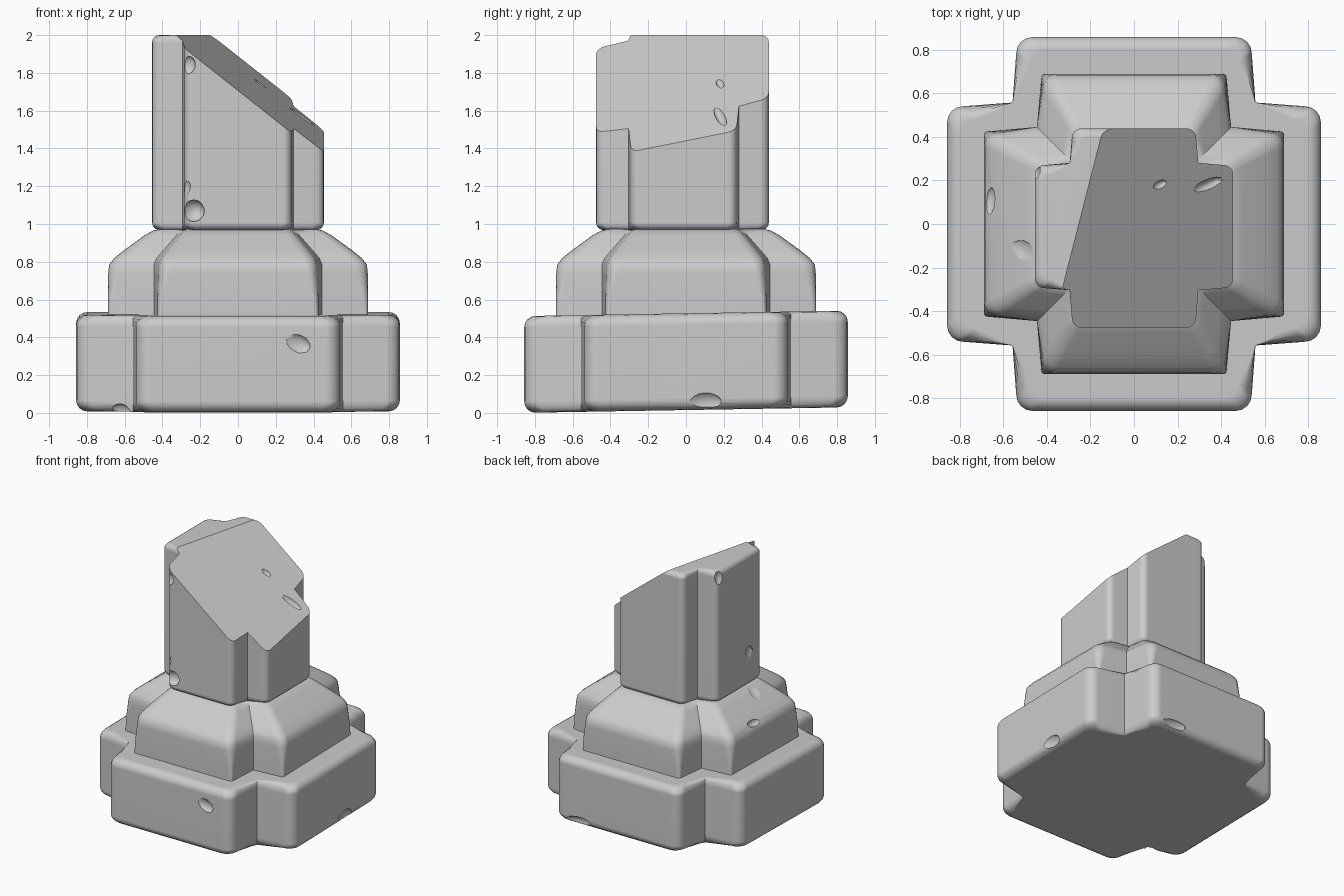
import bpy, bmesh, math
from mathutils import Vector

if "Cube" in bpy.data.objects:
    bpy.data.objects.remove(bpy.data.objects["Cube"])


def cross_ring(R, w, n, r, steps=4):
    """Plus-shaped outline: arm reach R, half width w, notch corner n, rounded by r."""
    pts = []
    for q in range(4):
        a = q * math.pi / 2
        local = []
        for sy in (-1, 1):
            for i in range(steps + 1):
                t = math.pi / 2 * i / steps - (math.pi / 2 if sy < 0 else 0)
                local.append((R - r + r * math.cos(t), sy * (w - r) + r * math.sin(t)))
        local.append((n, n))
        for x, y in local:
            pts.append((x * math.cos(a) - y * math.sin(a), x * math.sin(a) + y * math.cos(a)))
    return pts


def loft(rings, y_off=0.0, tilt=0.0):
    """Skin a stack of (z, R, w, n, r) cross outlines and cap both ends."""
    bm = bmesh.new()
    loops = []
    for z, R, w, n, r in rings:
        loops.append([bm.verts.new((x, y + y_off, z + tilt * y)) for x, y in cross_ring(R, w, n, r)])
    for lo, hi in zip(loops, loops[1:]):
        for i in range(len(lo)):
            j = (i + 1) % len(lo)
            bm.faces.new((lo[i], lo[j], hi[j], hi[i]))
    bm.faces.new(loops[0][::-1])
    bm.faces.new(loops[-1])
    return bm


def rounded_block(z0, z1, R, w, n, r, d):
    """Rings for an upright block with soft rims that fade out at the notches."""
    rings = []
    prof = [(1 - math.sin(t), 1 - math.cos(t)) for t in (math.pi / 2 * i / 4 for i in range(5))]
    for inset, h in prof[::-1]:
        rings.append((z0 + d * inset, R - d * h, w - d * h, n, r))
    rings = rings if rings[0][0] <= rings[-1][0] else rings[::-1]
    return rings + [(z0 + z1 - z, a, b, c, e) for z, a, b, c, e in rings[::-1]]


def finish(name, bm, chips):
    """Make the object, knock chips out of it and shade it."""
    bmesh.ops.recalc_face_normals(bm, faces=bm.faces)
    me = bpy.data.meshes.new(name)
    bm.to_mesh(me)
    bm.free()
    ob = bpy.data.objects.new(name, me)
    bpy.context.collection.objects.link(ob)
    cutters = []
    for loc, size, rot in chips:
        bpy.ops.mesh.primitive_ico_sphere_add(subdivisions=2, radius=1, location=loc, rotation=(0, rot, rot * 0.6))
        c = bpy.context.object
        c.scale = size
        c.hide_render = True
        m = ob.modifiers.new("chip", 'BOOLEAN')
        m.operation, m.solver, m.object = 'DIFFERENCE', 'EXACT', c
        cutters.append(c)
    bpy.context.view_layer.update()
    dg = bpy.context.evaluated_depsgraph_get()
    new = bpy.data.meshes.new_from_object(ob.evaluated_get(dg))
    ob.modifiers.clear()
    ob.data = new
    for c in cutters:
        bpy.data.objects.remove(c, do_unlink=True)
    bpy.ops.object.select_all(action='DESELECT')
    ob.select_set(True)
    bpy.context.view_layer.objects.active = ob
    bpy.ops.object.shade_smooth_by_angle(angle=math.radians(35))
    wn = ob.modifiers.new("weighted", 'WEIGHTED_NORMAL')
    wn.keep_sharp = True
    return ob


# base slab, tilted very slightly
finish("base_slab",
       loft(rounded_block(0.015, 0.527, 0.857, 0.54, 0.557, 0.075, 0.06), tilt=0.017),
       [((0.31, -0.87, 0.37), (0.08, 0.035, 0.05), 0.4),
        ((-0.62, -0.545, 0.0), (0.06, 0.03, 0.05), 0.2),
        ((0.86, 0.1, 0.06), (0.03, 0.09, 0.05), 0.2),
        ((0.35, 0.86, 0.06), (0.12, 0.03, 0.04), 0.1)])

# sloped middle tier
finish("sloped_tier",
       loft([(0.50, 0.688, 0.425, 0.445, 0.015),
             (0.62, 0.688, 0.425, 0.445, 0.03),
             (0.74, 0.687, 0.423, 0.445, 0.06),
             (0.785, 0.682, 0.418, 0.445, 0.06),
             (0.82, 0.655, 0.405, 0.43, 0.06),
             (0.86, 0.605, 0.375, 0.395, 0.06),
             (0.94, 0.495, 0.31, 0.325, 0.05),
             (0.965, 0.45, 0.285, 0.30, 0.04),
             (0.974, 0.41, 0.265, 0.29, 0.03)]),
       [((-0.52, -0.13, 0.945), (0.09, 0.06, 0.03), -0.6),
        ((-0.665, 0.1, 0.82), (0.03, 0.07, 0.03), -0.3)])

# broken pillar stump, sheared off by a slanted plane
bm = loft(rounded_block(0.968, 2.0, 0.455, 0.285, 0.295, 0.045, 0.04), y_off=-0.012)
normal = Vector((0.79, -0.2, 1)).normalized()
res = bmesh.ops.bisect_plane(bm, geom=bm.verts[:] + bm.edges[:] + bm.faces[:], dist=1e-5,
                             plane_co=(0, 0, 1.80), plane_no=normal, clear_outer=True)
rim = [e for e in res['geom_cut'] if isinstance(e, bmesh.types.BMEdge)]
bmesh.ops.contextual_create(bm, geom=rim)
for v in bm.verts:  # front and back reach differ a little
    v.co.y *= 1.02 if v.co.y < -0.4 else 0.99
finish("broken_pillar", bm,
       [((-0.235, -0.475, 1.07), (0.06, 0.05, 0.06), 0.5),
        ((-0.28, -0.485, 1.19), (0.03, 0.04, 0.05), 0.2),
        ((-0.265, -0.475, 1.84), (0.04, 0.03, 0.05), 0.3),
        ((0.34, 0.18, 1.575), (0.09, 0.025, 0.03), 0.67),
        ((0.12, 0.18, 1.745), (0.04, 0.02, 0.02), 0.67),
        ((-0.46, -0.13, 1.22), (0.02, 0.05, 0.06), 0.2),
        ((-0.46, 0.24, 1.95), (0.035, 0.04, 0.06), 0.2)])
